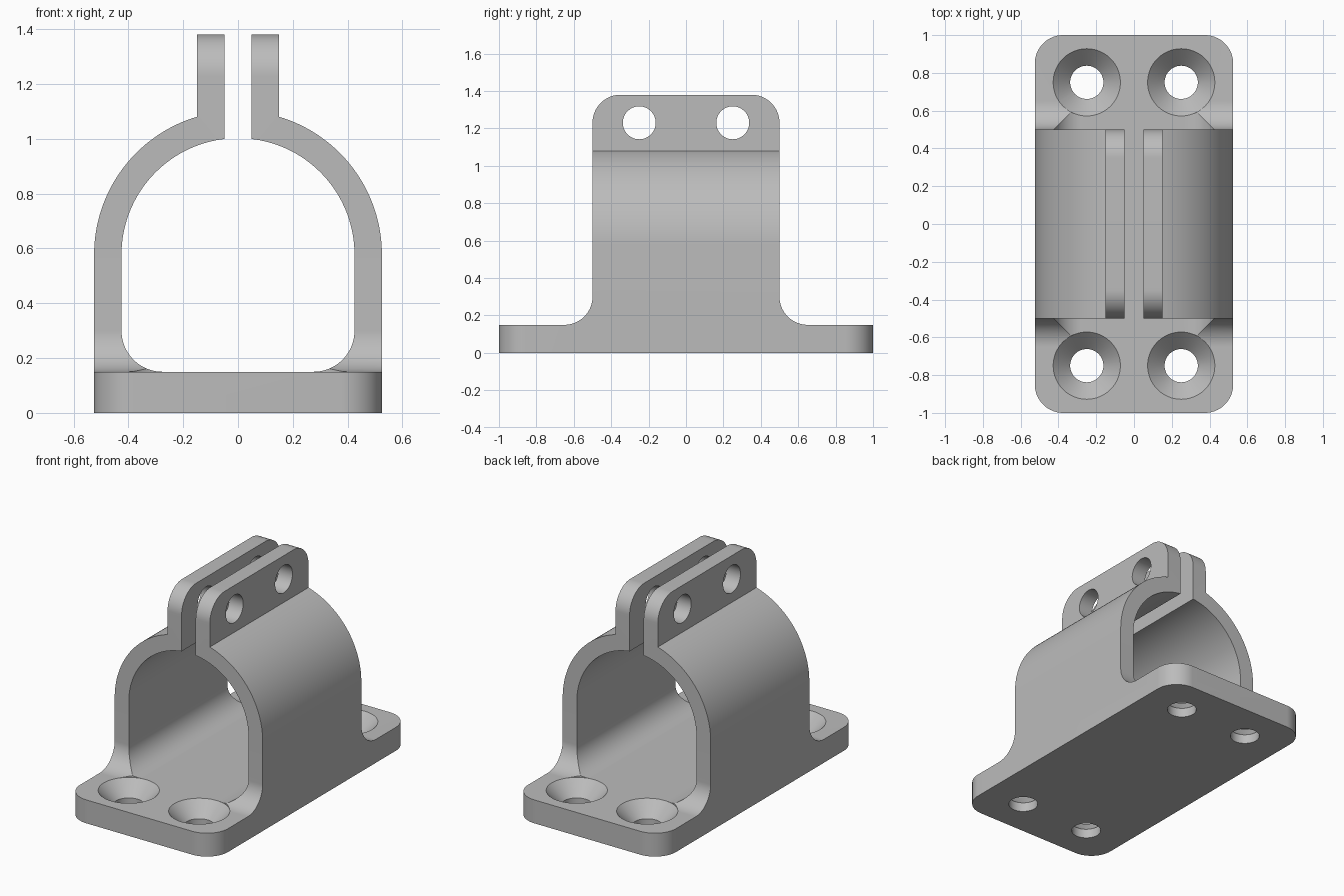
import bpy, bmesh
from math import radians, degrees, acos, cos, sin, pi
from mathutils import Vector

default = bpy.data.objects.get("Cube")
if default:
    bpy.data.objects.remove(default, do_unlink=True)

GREY = (0.5, 0.5, 0.5, 1.0)
grey = bpy.data.materials.new("plain grey")
grey.use_nodes = True
grey.diffuse_color = GREY
grey.node_tree.nodes["Principled BSDF"].inputs["Base Color"].default_value = GREY

HALF_W, WALL, BASE_T, FILLET = 0.525, 0.1, 0.15, 0.15
AXIS_Z, TOP, HALF_BODY = 0.577, 1.38, 0.5
INNER = HALF_W - WALL


def arc(cx, cy, r, start, end, steps=24):
    angles = [radians(start + (end - start) * i / steps) for i in range(steps + 1)]
    return [(cx + r * cos(a), cy + r * sin(a)) for a in angles]


def mirrored(half):
    return half + [(-u, v) for u, v in reversed(half)]


def make_object(name, bm):
    bmesh.ops.recalc_face_normals(bm, faces=bm.faces)
    mesh = bpy.data.meshes.new(name)
    bm.to_mesh(mesh)
    bm.free()
    mesh.materials.append(grey)
    obj = bpy.data.objects.new(name, mesh)
    bpy.context.collection.objects.link(obj)
    return obj


def prism(name, outline, place, low, high):
    """Extrude a 2D outline; place(u, v, depth) gives the 3D point."""
    bm = bmesh.new()
    face = bm.faces.new([bm.verts.new(place(u, v, low)) for u, v in outline])
    result = bmesh.ops.extrude_face_region(bm, geom=[face])
    verts = [g for g in result["geom"] if isinstance(g, bmesh.types.BMVert)]
    shift = Vector(place(0, 0, high)) - Vector(place(0, 0, low))
    bmesh.ops.translate(bm, verts=verts, vec=shift)
    return make_object(name, bm)


def lathe(name, profile, x, y, steps=64):
    """Turn (radius, height) pairs into a closed solid round a vertical axis."""
    bm = bmesh.new()
    rings = [[bm.verts.new((x + r * cos(2 * pi * i / steps), y + r * sin(2 * pi * i / steps), z))
              for i in range(steps)] for r, z in profile]
    for a, b in zip(rings, rings[1:]):
        for i in range(steps):
            j = (i + 1) % steps
            bm.faces.new((a[i], a[j], b[j], b[i]))
    bm.faces.new(rings[0])
    bm.faces.new(rings[-1])
    return make_object(name, bm)


def combine(target, tool, operation):
    mod = target.modifiers.new(operation.lower(), "BOOLEAN")
    mod.operation, mod.solver, mod.object = operation, "EXACT", tool
    bpy.context.view_layer.objects.active = target
    bpy.ops.object.modifier_apply(modifier=mod.name)
    bpy.data.objects.remove(tool, do_unlink=True)


# Clamp section: base, side walls, split arch and two upright tabs
section = mirrored(
    [(HALF_W, 0)]
    + arc(0, AXIS_Z, HALF_W, 0, degrees(acos(0.15 / HALF_W)), 40)
    + [(0.15, TOP + 0.1), (0.05, TOP + 0.1)]
    + arc(0, AXIS_Z, INNER, degrees(acos(0.05 / INNER)), 0, 40)
    + arc(INNER - FILLET, BASE_T + FILLET, FILLET, 0, -90))
clamp = prism("pipe_clamp", section, lambda u, v, d: (u, d, v), -1.1, 1.1)

# Side outline: filleted base flanges and rounded tab corners
side = mirrored(
    [(1.2, -0.1), (1.2, BASE_T)]
    + arc(HALF_BODY + FILLET, BASE_T + FILLET, FILLET, 270, 180)
    + arc(HALF_BODY - 0.15, TOP - 0.15, 0.15, 0, 90))
combine(clamp, prism("side_outline", side, lambda u, v, d: (d, u, v), -1, 1), "INTERSECT")

# Plan outline: rounded corners of the base
plan = mirrored(arc(HALF_W - 0.15, -0.85, 0.15, -90, 0) + arc(HALF_W - 0.15, 0.85, 0.15, 0, 90))
combine(clamp, prism("plan_outline", plan, lambda u, v, d: (u, v, d), -0.2, 2), "INTERSECT")

# Countersunk screw holes in the base
for x in (-0.25, 0.25):
    for y in (-0.75, 0.75):
        screw = [(0.088, -0.1), (0.088, 0.06), (0.178, BASE_T), (0.178, 0.4)]
        combine(clamp, lathe("screw_hole", screw, x, y), "DIFFERENCE")

# Bolt holes through both tabs
for y in (-0.25, 0.25):
    circle = arc(y, 1.23, 0.088, 0, 360, 64)[:-1]
    combine(clamp, prism("bolt_hole", circle, lambda u, v, d: (d, u, v), -0.4, 0.4), "DIFFERENCE")

# Smooth curves with crisp edges
bpy.ops.object.select_all(action="DESELECT")
clamp.select_set(True)
bpy.context.view_layer.objects.active = clamp
bpy.ops.object.shade_smooth_by_angle(angle=radians(30))
